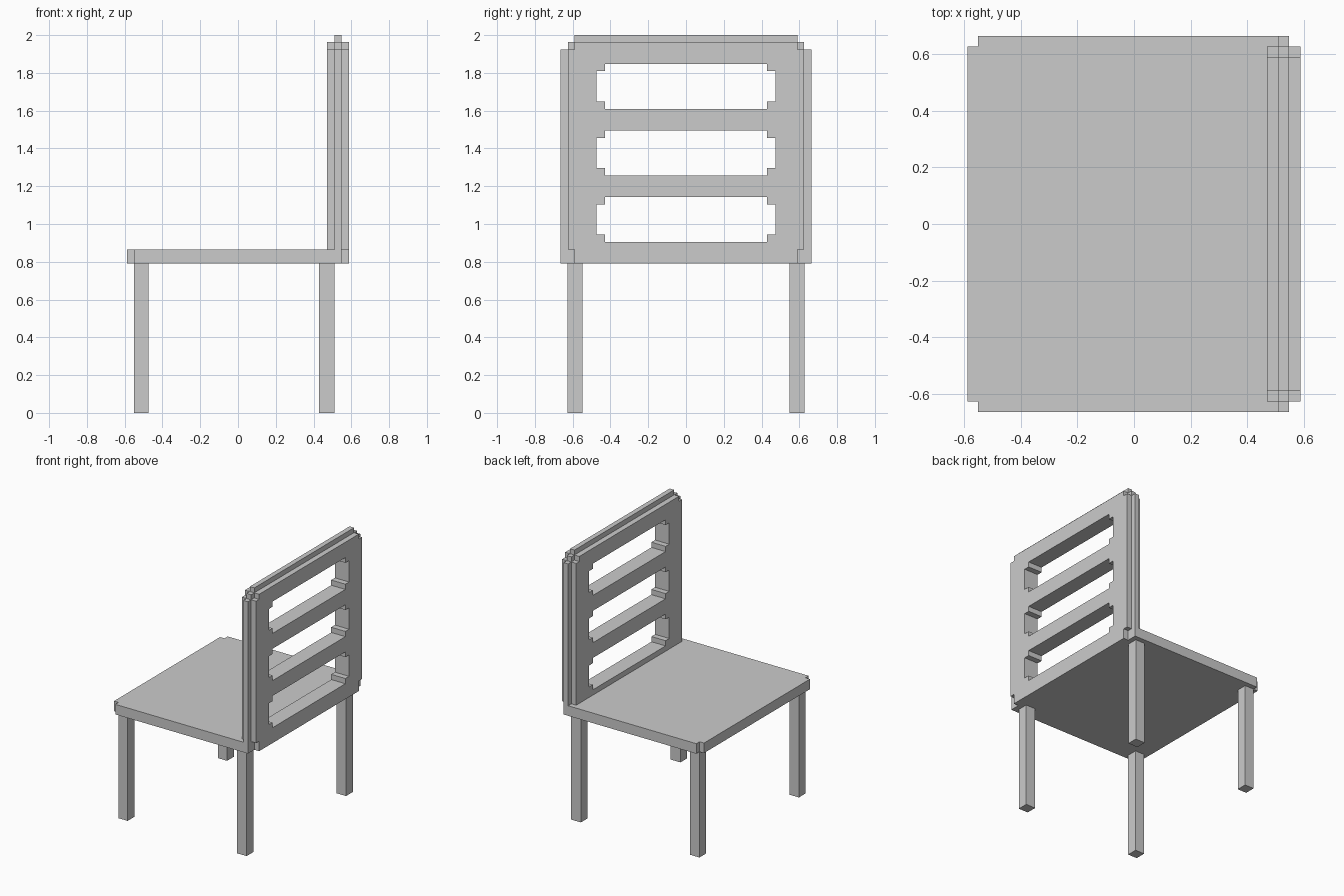
import bpy, bmesh

if "Cube" in bpy.data.objects:
    bpy.data.objects.remove(bpy.data.objects["Cube"])


def box_solid(name, adds, cuts=()):
    """One clean shell from the union of boxes minus cut boxes.
    A box is ((x0, x1), (y0, y1), (z0, z1))."""
    lines = [sorted({v for b in [*adds, *cuts] for v in b[a]}) for a in range(3)]

    def inside(b, p):
        return all(lo < v < hi for (lo, hi), v in zip(b, p))

    filled = set()
    size = [len(l) - 1 for l in lines]
    for i in range(size[0]):
        for j in range(size[1]):
            for k in range(size[2]):
                p = [(l[n] + l[n + 1]) / 2 for l, n in zip(lines, (i, j, k))]
                if any(inside(b, p) for b in adds) and not any(inside(b, p) for b in cuts):
                    filled.add((i, j, k))

    bm = bmesh.new()
    verts = {}

    def vert(idx):
        if idx not in verts:
            verts[idx] = bm.verts.new([l[n] for l, n in zip(lines, idx)])
        return verts[idx]

    for cell in filled:
        for a in range(3):
            u, w = (a + 1) % 3, (a + 2) % 3
            for side in (0, 1):
                near = list(cell)
                near[a] += 1 if side else -1
                if tuple(near) in filled:
                    continue
                loop = []
                for du, dw in ((0, 0), (1, 0), (1, 1), (0, 1)):
                    c = list(cell)
                    c[a] += side
                    c[u] += du
                    c[w] += dw
                    loop.append(vert(tuple(c)))
                bm.faces.new(loop if side else loop[::-1])
    bmesh.ops.dissolve_limit(bm, angle_limit=0.01, verts=bm.verts[:], edges=bm.edges[:])
    mesh = bpy.data.meshes.new(name)
    bm.to_mesh(mesh)
    bm.free()
    obj = bpy.data.objects.new(name, mesh)
    bpy.context.collection.objects.link(obj)
    return obj


def sym(h):
    return (-h, h)


Y1, Y2, Y3 = 0.589, 0.626, 0.664      # stepped half widths
SEAT_Z, SEAT_TOP = 0.79, 0.865

# Seat slab with notched front corners
box_solid("seat", [
    ((-0.587, 0.51), sym(Y2), (SEAT_Z, SEAT_TOP)),
    ((-0.55, 0.51), sym(Y3), (SEAT_Z, SEAT_TOP)),
])

# Backrest: three stepped layers, with three slots cut through
front, mid, rear = (0.47, 0.51), (0.51, 0.547), (0.547, 0.587)
layers = [
    (front, sym(Y2), (SEAT_TOP, 1.925)),
    (front, sym(Y1), (SEAT_TOP, 1.963)),
    (mid, sym(Y3), (SEAT_Z, 1.925)),
    (mid, sym(Y2), (SEAT_Z, 1.963)),
    (mid, sym(Y1), (SEAT_Z, 2.0)),
    (rear, sym(Y2), (SEAT_TOP, 1.925)),
    (rear, sym(Y1), (SEAT_Z, 1.963)),
]
slots = []
for z in (0.905, 1.257, 1.61):
    slots.append(((0.4, 0.65), sym(0.43), (z, z + 0.238)))
    slots.append(((0.4, 0.65), sym(0.473), (z + 0.039, z + 0.199)))
box_solid("backrest", layers, slots)

# Four square legs
for end, xs in (("front", (-0.55, -0.474)), ("back", (0.43, 0.51))):
    for side, ys in (("left", (-0.627, -0.548)), ("right", (0.548, 0.627))):
        box_solid(f"{end}_{side}_leg", [(xs, ys, (0.0, SEAT_Z))])
